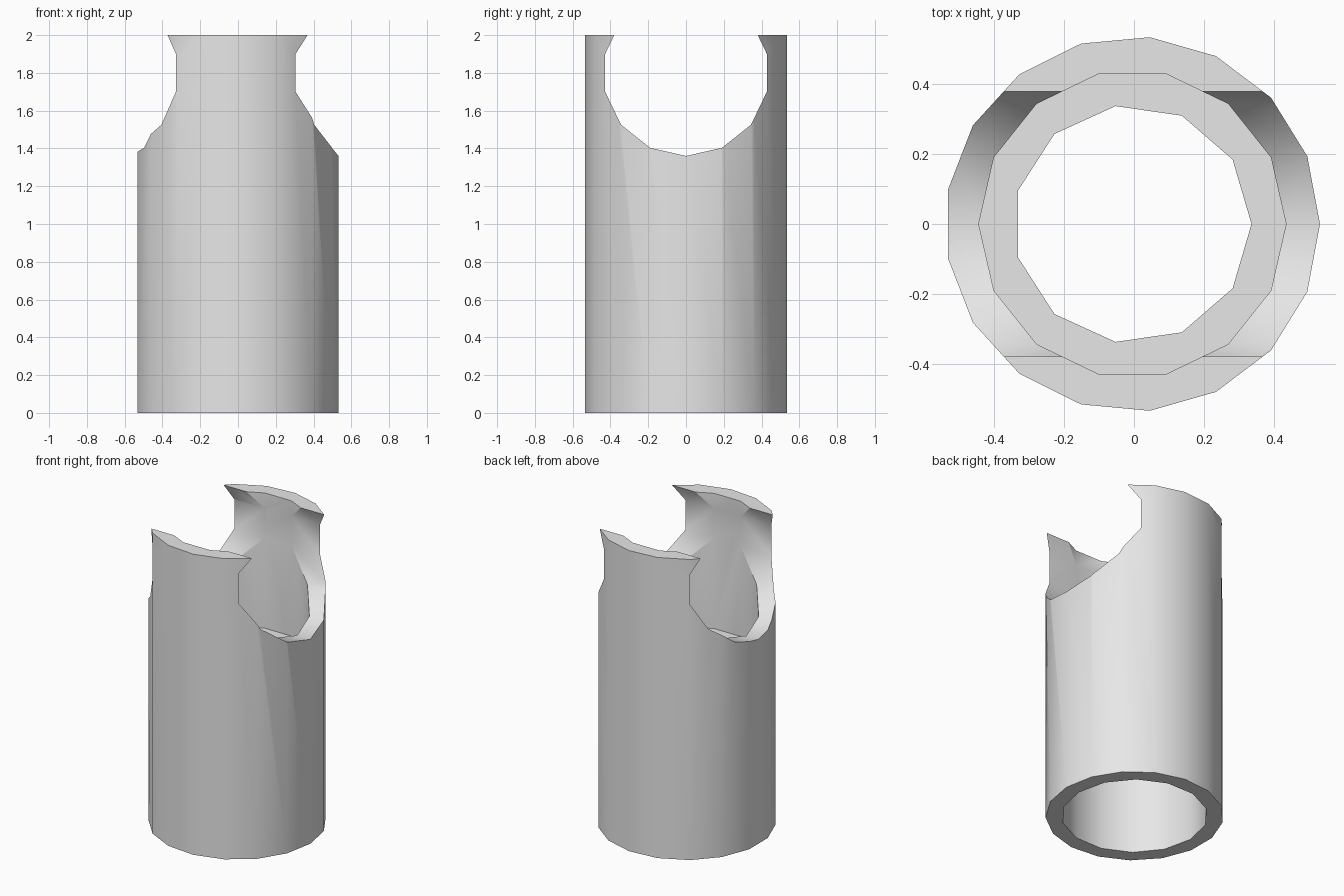
import bpy
from math import radians

cube = bpy.data.objects.get("Cube")
if cube:
    bpy.data.objects.remove(cube, do_unlink=True)

HEIGHT = 2.0
OUTER, BORE, HOLE = 0.537, 0.44, 0.341   # radii
CENTRE_X = -0.0046                       # evens out the odd-sided outline
LEDGE_BOTTOM, LEDGE_TOP = 0.9, 1.1
NOTCH_Z = 1.8

grey = bpy.data.materials.new("light_grey")
grey.use_nodes = True
colour = (0.8, 0.8, 0.8, 1)
grey.diffuse_color = colour
grey.node_tree.nodes["Principled BSDF"].inputs["Base Color"].default_value = colour


def prism(name, sides, radius, bottom, top):
    """Upright prism with its first corner on +x."""
    bpy.ops.mesh.primitive_cylinder_add(
        vertices=sides, radius=radius, depth=top - bottom,
        location=(CENTRE_X, 0, (bottom + top) / 2), rotation=(0, 0, radians(-90)))
    obj = bpy.context.object
    obj.name = name
    obj.data.materials.append(grey)
    return obj


def cut(target, cutter):
    """Subtract the cutter from the target, then discard it."""
    cutter.hide_render = True
    mod = target.modifiers.new("cut", 'BOOLEAN')
    mod.operation = 'DIFFERENCE'
    mod.solver = 'EXACT'
    mod.object = cutter
    bpy.context.view_layer.objects.active = target
    bpy.ops.object.modifier_apply(modifier=mod.name)
    bpy.data.objects.remove(cutter, do_unlink=True)


# Outer sleeve
sleeve = prism("notched_sleeve", 17, OUTER, 0, HEIGHT)

# Wide bores from both ends, leaving an inner ledge with a narrower hole
cut(sleeve, prism("upper_bore", 14, BORE, LEDGE_TOP, HEIGHT + 0.5))
cut(sleeve, prism("lower_bore", 14, BORE, -0.5, LEDGE_BOTTOM))
cut(sleeve, prism("ledge_hole", 11, HOLE, LEDGE_BOTTOM - 0.2, LEDGE_TOP + 0.2))

# Round notch running sideways through the top
notch = prism("side_notch", 14, BORE, 0, 3)
notch.location = (0, 0, NOTCH_Z)
notch.rotation_euler = (radians(90), 0, radians(90))
bpy.context.view_layer.update()
cut(sleeve, notch)

# Soft walls, crisp rims
bpy.ops.object.select_all(action='DESELECT')
sleeve.select_set(True)
bpy.context.view_layer.objects.active = sleeve
bpy.ops.object.shade_smooth_by_angle(angle=radians(30))
